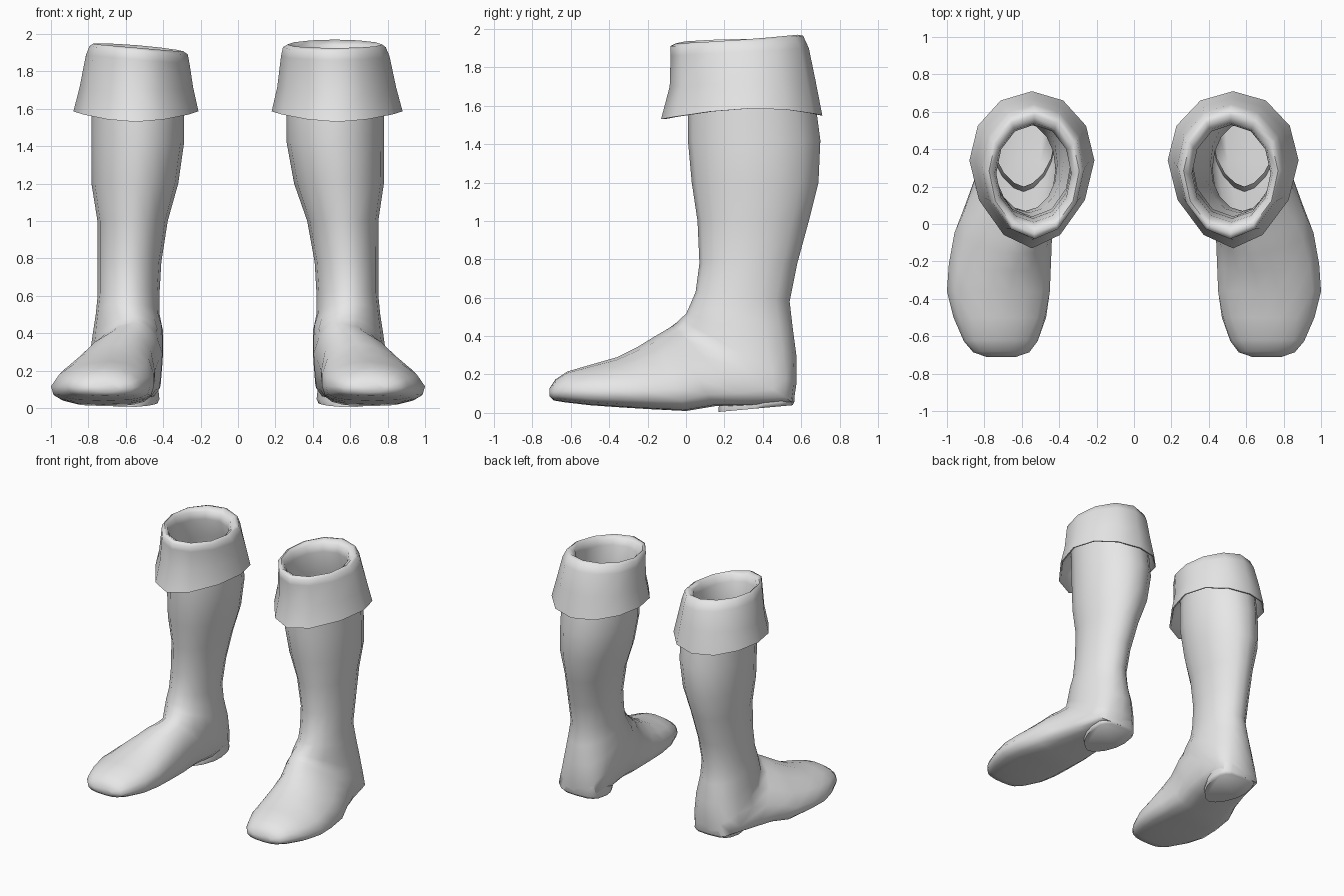
import bpy
import bmesh
import math

# Remove the default cube only
default_cube = bpy.data.objects.get("Cube")
if default_cube:
    bpy.data.objects.remove(default_cube, do_unlink=True)

# Single plain grey leather
leather = bpy.data.materials.new("grey_leather")
leather.use_nodes = True
GREY = (0.8, 0.8, 0.8, 1.0)
leather.diffuse_color = GREY
leather.node_tree.nodes["Principled BSDF"].inputs["Base Color"].default_value = GREY


def power(value, exponent):
    return math.copysign(abs(value) ** exponent, value)


def section(front, back, inner, outer, widest=0.5, square=1.0, point=1.0,
            lean=0.0, side_lift=0.0, sides=16):
    """Oval between a front/top point and a back/bottom point, each (y, z).

    square rounds the back half, point sharpens the front half, and lean
    shifts the front ridge toward the other boot.
    """
    points = []
    for i in range(sides):
        angle = math.tau * i / sides
        c, s = math.cos(angle), math.sin(angle)
        exponent = square if s < 0 else point
        across, along = power(c, exponent), power(s, exponent)
        t = widest + along * (widest if s < 0 else 1 - widest)
        points.append((
            (inner + outer) / 2 + across * (outer - inner) / 2 - lean * max(along, 0),
            back[0] + t * (front[0] - back[0]),
            back[1] + t * (front[1] - back[1]) + side_lift * c * c))
    return points


def right_variation(x, y, z):
    """The right boot is a little slimmer inside, with a sagging rim."""
    slim = 0.045 * min(1, max(0, z - 0.9) / 0.4)
    if z > 1.85:
        z += 0.08 * (x - 0.6) - 0.05 * (y - 0.1)
    return x + slim * (0.88 - x), y, z


def loft(name, rings, mirror, cap_end=False):
    """Skin the rings; mirrored copies get their faces flipped back outward."""
    bm = bmesh.new()
    rows = []
    for ring in rings:
        if mirror:
            ring = [right_variation(*co) for co in ring]
        rows.append([bm.verts.new((-x if mirror else x, y, z)) for x, y, z in ring])
    for a, b in zip(rows, rows[1:]):
        for i in range(len(a)):
            j = (i + 1) % len(a)
            bm.faces.new((a[i], a[j], b[j], b[i]))
    if cap_end:
        bm.faces.new(rows[-1])
    if mirror:
        bmesh.ops.reverse_faces(bm, faces=bm.faces[:])
    mesh = bpy.data.meshes.new(name)
    bm.to_mesh(mesh)
    bm.free()
    mesh.materials.append(leather)
    obj = bpy.data.objects.new(name, mesh)
    bpy.context.collection.objects.link(obj)
    bpy.ops.object.select_all(action="DESELECT")
    obj.select_set(True)
    bpy.context.view_layer.objects.active = obj
    bpy.ops.object.shade_smooth_by_angle(angle=math.radians(65))


# Shaft: calf down to ankle
shaft = [
    section((0.01, 1.75), (0.66, 1.75), 0.27, 0.78),
    section((0.01, 1.57), (0.68, 1.57), 0.26, 0.78),
    section((0.01, 1.42), (0.70, 1.42), 0.26, 0.78),
    section((0.03, 1.2), (0.69, 1.2), 0.30, 0.78),
    section((0.06, 1.0), (0.64, 1.0), 0.37, 0.75),
    section((0.07, 0.78), (0.58, 0.78), 0.41, 0.75),
    section((0.05, 0.63), (0.54, 0.58), 0.42, 0.75),
]

# Foot: sections fan around the heel, then run to the toe
foot = [
    section((0.02, 0.56), (0.555, 0.45), 0.42, 0.76, 0.5, 0.9),
    section((0.0, 0.515), (0.575, 0.3), 0.40, 0.775, 0.5, 0.8, 1.0, 0.01),
    section((-0.03, 0.49), (0.575, 0.15), 0.40, 0.79, 0.45, 0.65, 1.0, 0.03),
    section((-0.05, 0.47), (0.56, 0.05), 0.405, 0.81, 0.42, 0.55, 1.05, 0.05),
    section((-0.07, 0.455), (0.34, 0.035), 0.41, 0.85, 0.4, 0.55, 1.1, 0.07),
    section((-0.1, 0.435), (0.15, 0.035), 0.43, 0.91, 0.35, 0.6, 1.15, 0.09),
    section((-0.16, 0.40), (0.0, 0.01), 0.45, 0.96, 0.3, 0.65, 1.15, 0.1),
    section((-0.25, 0.345), (-0.2, 0.02), 0.45, 0.99, 0.3, 0.65, 1.1, 0.08),
    section((-0.36, 0.29), (-0.36, 0.03), 0.45, 1.0, 0.33, 0.65, 1.05, 0.06),
    section((-0.5, 0.25), (-0.5, 0.04), 0.47, 0.965, 0.35, 0.65, 1.0, 0.03),
    section((-0.62, 0.215), (-0.63, 0.055), 0.515, 0.91, 0.38, 0.7),
    section((-0.68, 0.175), (-0.69, 0.065), 0.56, 0.86, 0.4, 0.8),
    section((-0.71, 0.13), (-0.71, 0.085), 0.63, 0.79, 0.5, 0.9),
]

# Low heel pad, square at the back and pointed toward the arch
heel = [
    section((0.2, 0.12), (0.565, 0.14), 0.43, 0.75, 0.4, 0.6, 1.2),
    section((0.17, 0.03), (0.565, 0.06), 0.42, 0.76, 0.4, 0.6, 1.2),
    section((0.17, 0.005), (0.555, 0.04), 0.43, 0.75, 0.4, 0.6, 1.2),
]

# Cuff: lining up, over the thick rim, flared outside, hem and underside
cuff = [section(*args, sides=12) for args in (
    ((0.04, 1.45), (0.64, 1.45), 0.31, 0.75),
    ((0.03, 1.7), (0.58, 1.7), 0.31, 0.74),
    ((0.01, 1.86), (0.53, 1.88), 0.31, 0.73),
    ((-0.01, 1.905), (0.54, 1.94), 0.29, 0.74),
    ((-0.05, 1.925), (0.58, 1.97), 0.265, 0.77, 0.47, 1.0, 1.05, 0.0, -0.005),
    ((-0.08, 1.91), (0.61, 1.965), 0.24, 0.79, 0.47, 1.0, 1.08, 0.0, -0.01),
    ((-0.08, 1.86), (0.64, 1.9), 0.23, 0.81, 0.46, 1.0, 1.1),
    ((-0.085, 1.7), (0.675, 1.73), 0.21, 0.845, 0.45, 1.0, 1.12),
    ((-0.13, 1.53), (0.71, 1.55), 0.18, 0.88, 0.44, 1.0, 1.15, 0.0, 0.045),
    ((-0.11, 1.53), (0.70, 1.55), 0.19, 0.87, 0.44, 1.0, 1.15, 0.0, 0.045),
    ((0.0, 1.72), (0.66, 1.72), 0.26, 0.79),
)]

# Both boots
for side, mirror in (("left", False), ("right", True)):
    loft(side + "_boot_body", shaft + foot, mirror, cap_end=True)
    loft(side + "_boot_heel", heel, mirror, cap_end=True)
    loft(side + "_boot_cuff", cuff, mirror)
